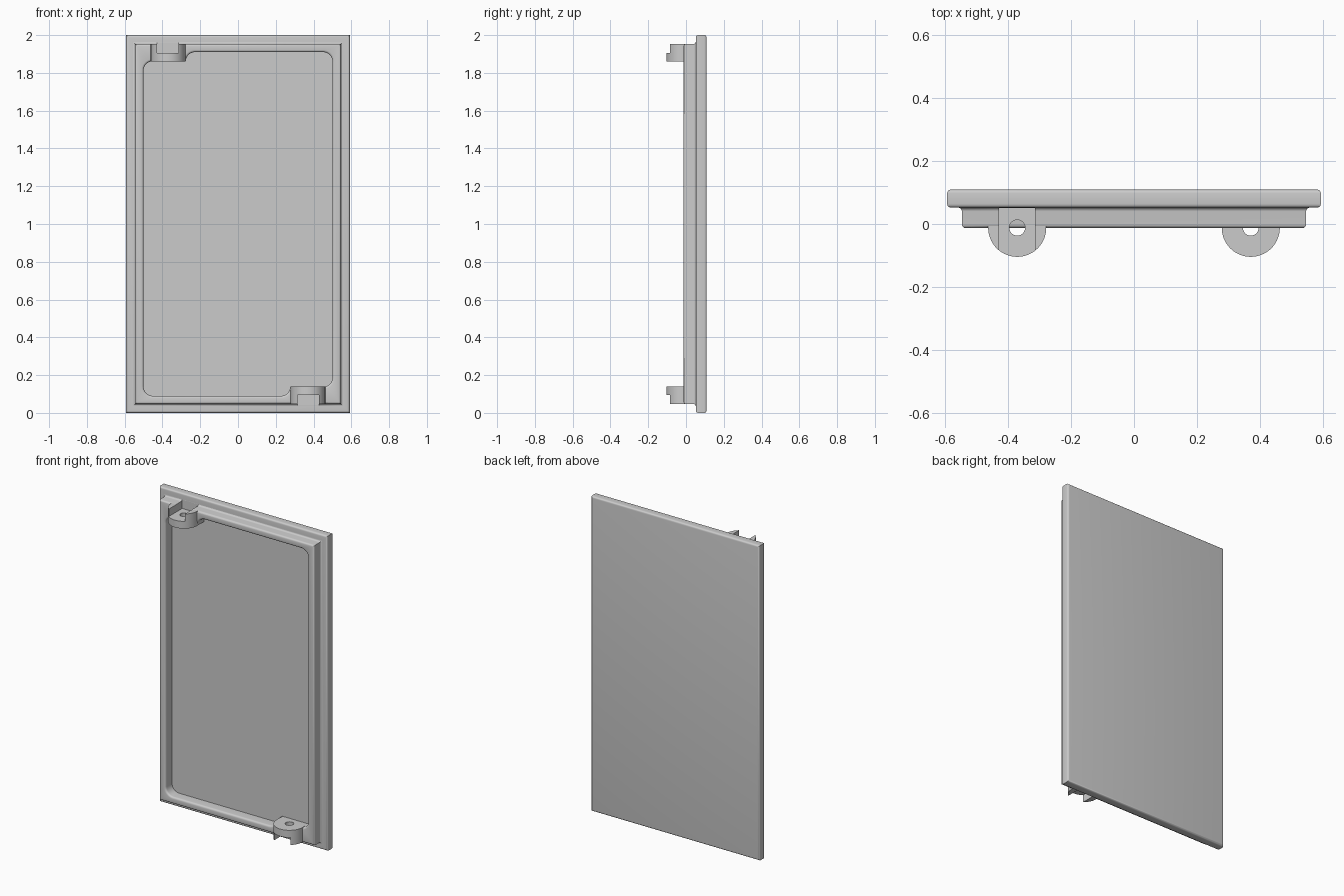
import bpy
import bmesh
from math import cos, sin, pi, radians

cube = bpy.data.objects.get("Cube")
if cube:
    bpy.data.objects.remove(cube)

grey = bpy.data.materials.new("light_grey")
grey.use_nodes = True
grey.diffuse_color = (0.6, 0.6, 0.6, 1)
grey.node_tree.nodes["Principled BSDF"].inputs["Base Color"].default_value = (0.6, 0.6, 0.6, 1)

MID = 1.0        # height of the panel centre
FRONT = -0.013   # front of the raised rim
SEAT = 0.052     # front of the back plate
BACK = 0.109     # back of the plate
R = 0.012        # edge rounding


def loft(name, rings):
    """Skin equal-length rings of points and cap both ends."""
    bm = bmesh.new()
    loops = [[bm.verts.new(p) for p in ring] for ring in rings]
    n = len(loops[0])
    for a, b in zip(loops, loops[1:]):
        for i in range(n):
            j = (i + 1) % n
            bm.faces.new((a[i], a[j], b[j], b[i]))
    bm.faces.new(loops[0])
    bm.faces.new(loops[-1])
    bmesh.ops.recalc_face_normals(bm, faces=bm.faces)
    mesh = bpy.data.meshes.new(name)
    bm.to_mesh(mesh)
    bm.free()
    mesh.materials.append(grey)
    obj = bpy.data.objects.new(name, mesh)
    bpy.context.collection.objects.link(obj)
    return obj


def arc(cx, cy, r, start, end, steps=8):
    angles = [radians(start + (end - start) * i / steps) for i in range(steps + 1)]
    return [(cx + r * cos(a), cy + r * sin(a)) for a in angles]


def combine(target, tool, operation):
    mod = target.modifiers.new(operation.lower(), 'BOOLEAN')
    mod.operation = operation
    mod.solver = 'EXACT'
    mod.object = tool
    bpy.context.view_layer.objects.active = target
    bpy.ops.object.modifier_apply(modifier=mod.name)
    bpy.data.objects.remove(tool)


def prism(name, outline, low, high, flip):
    """Upright prism; flip turns it half round the panel's centre."""
    s = -1 if flip else 1
    return loft(name, [[(s * x, y, MID + s * (z - MID)) for x, y in outline]
                       for z in (low, high)])


# Door panel: rounded plate with a stepped rim, as a mitred edge profile
profile = [(0.592 - R, BACK)]
profile += arc(0.592 - R, BACK - R, R, 90, 0, 4)[1:]
profile += arc(0.592 - R, SEAT + R, R, 0, -90, 4)
profile += arc(0.545 + R, SEAT - R, R, 90, 180, 4)
profile += arc(0.545 - R, FRONT + R, R, 0, -90, 4)


def rectangle(half_x, y):
    # the rim and plate keep the same margin on all four sides
    half_z = half_x + 0.408
    return [(sx * half_x, y, MID + sz * half_z)
            for sx, sz in ((1, 1), (-1, 1), (-1, -1), (1, -1))]


panel = loft("door_panel", [rectangle(x, y) for x, y in profile])


# Recess outline, with a step around the hinge in two opposite corners
def recess_outline(d, y):
    half = arc(0.45, 0.86, 0.05 + d, 0, 90)
    half += arc(-0.227, 0.86, 0.05 + d, 90, 180)
    half.append((-0.277 - d, 0.862 + d))
    half += arc(-0.45, 0.812, 0.05 + d, 90, 180)
    return [(s * x, y, MID + s * z) for s in (1, -1) for x, z in half]


rounding = [(R - R * sin(a), FRONT + R - R * cos(a))
            for a in (i * pi / 8 for i in range(5))]
recess = loft("recess_cutter",
              [recess_outline(R, FRONT - 0.02)]
              + [recess_outline(d, y) for d, y in rounding]
              + [recess_outline(0, SEAT)])
combine(panel, recess, 'DIFFERENCE')

# Hinge knuckles: half-round lug, slot through the rim, pin hole
PIN_X, PIN_Y = -0.37, -0.012
for flip in (False, True):
    lug = arc(PIN_X, PIN_Y, 0.092, 180, 360, 32)
    lug += [(PIN_X + 0.092, 0.015), (PIN_X - 0.092, 0.015)]
    combine(panel, prism("hinge_lug", lug, 1.859, 1.952, flip), 'UNION')
    slot = [(-0.428, -0.2), (-0.314, -0.2), (-0.314, SEAT - 0.001), (-0.428, SEAT - 0.001)]
    combine(panel, prism("slot_cutter", slot, 1.905, 1.98, flip), 'DIFFERENCE')
    hole = arc(PIN_X, PIN_Y, 0.025, 0, 360, 24)[:-1]
    combine(panel, prism("pin_hole_cutter", hole, 1.84, 1.93, flip), 'DIFFERENCE')

# Smooth rounded edges, crisp corners
bpy.ops.object.select_all(action='DESELECT')
panel.select_set(True)
bpy.context.view_layer.objects.active = panel
bpy.ops.object.shade_smooth_by_angle(angle=radians(30))
